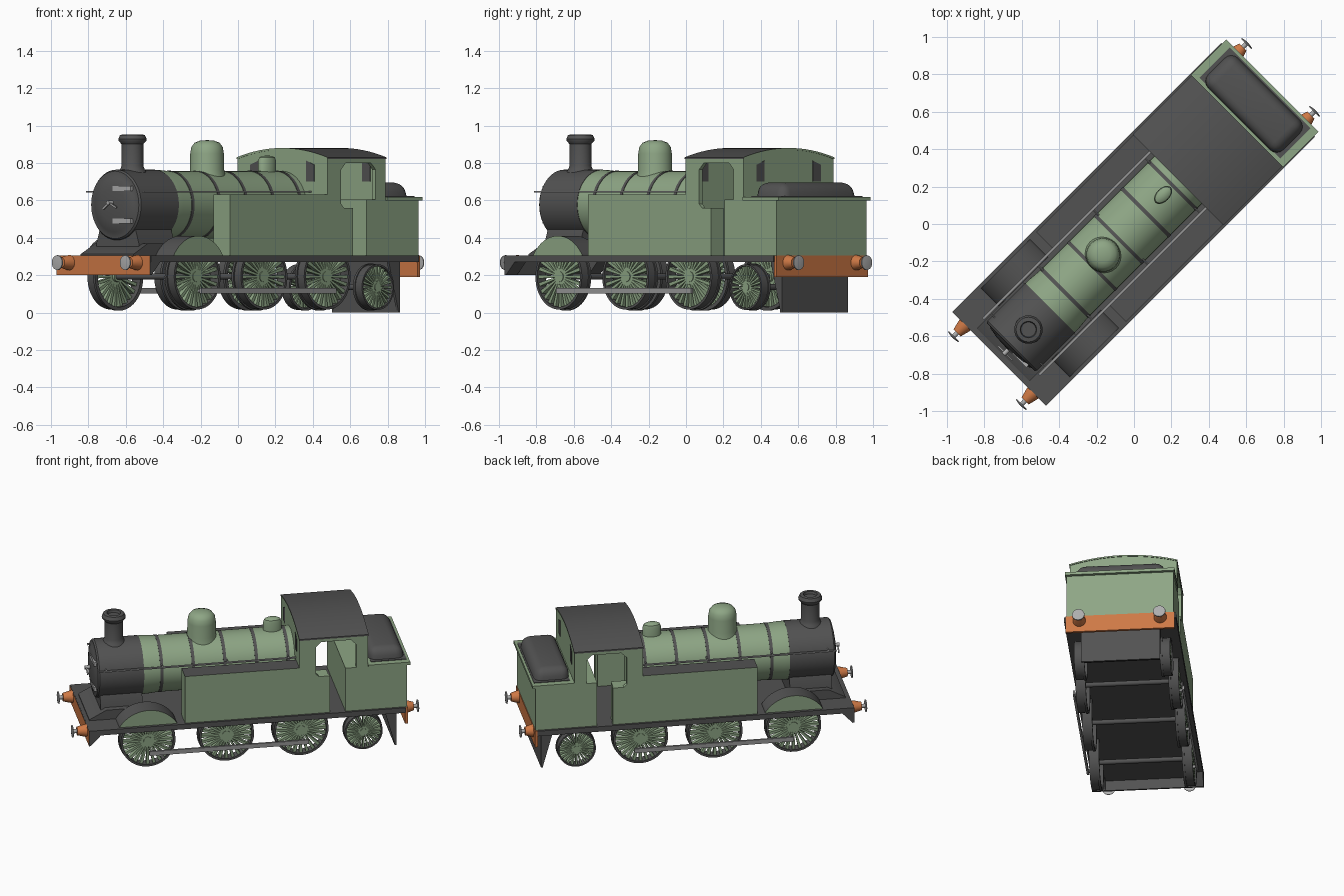
import bpy, bmesh, math
from mathutils import Matrix, Vector

if "Cube" in bpy.data.objects:
    bpy.data.objects.remove(bpy.data.objects["Cube"])

# Built along local x (front at -x), then turned 45 degrees about z
TURN = Matrix.Rotation(math.radians(45), 4, 'Z')


def colour(name, r, g, b):
    m = bpy.data.materials.new(name)
    m.diffuse_color = (r, g, b, 1)
    m.use_nodes = True
    m.node_tree.nodes["Principled BSDF"].inputs["Base Color"].default_value = m.diffuse_color
    return m


GREEN = colour("sage green", .27, .38, .235)
DARK = colour("charcoal", .085, .085, .085)
ORANGE = colour("buffer orange", .62, .19, .06)
STEEL = colour("pale steel", .42, .42, .42)
ROD = colour("rod grey", .32, .32, .32)


def finish(bm, name, mats, rule=None):
    bmesh.ops.recalc_face_normals(bm, faces=bm.faces)
    bm.normal_update()
    mats = mats if isinstance(mats, tuple) else (mats,)
    for f in bm.faces:
        f.smooth = True
        if rule and rule(f):
            f.material_index = 1
    bm.transform(TURN)
    me = bpy.data.meshes.new(name)
    bm.to_mesh(me)
    bm.free()
    me.set_sharp_from_angle(angle=math.radians(35))
    for m in mats:
        me.materials.append(m)
    ob = bpy.data.objects.new(name, me)
    bpy.context.collection.objects.link(ob)
    return ob


def add_box(bm, x, y, z, mat=Matrix.Identity(4)):
    size = Matrix.Diagonal((x[1] - x[0], y[1] - y[0], z[1] - z[0], 1))
    mid = Matrix.Translation((sum(x) / 2, sum(y) / 2, sum(z) / 2))
    return bmesh.ops.create_cube(bm, size=1, matrix=mat @ mid @ size)['verts']


def box(name, x, y, z, mats, rule=None):
    bm = bmesh.new()
    add_box(bm, x, y, z)
    return finish(bm, name, mats, rule)


def prism(name, pts, lo, hi, axis, mats, rule=None):
    """Extrude (a, z) points along x or y."""
    bm = bmesh.new()
    put = (lambda a, z, t: (a, t, z)) if axis == 'y' else (lambda a, z, t: (t, a, z))
    lower = [bm.verts.new(put(a, z, lo)) for a, z in pts]
    upper = [bm.verts.new(put(a, z, hi)) for a, z in pts]
    bm.faces.new(lower)
    bm.faces.new(upper[::-1])
    n = len(pts)
    for i in range(n):
        j = (i + 1) % n
        bm.faces.new((lower[i], upper[i], upper[j], lower[j]))
    return finish(bm, name, mats, rule)


def add_lathe(bm, profile, centre, axis, segs=40, squash=1):
    """Spin (radius, height) points round an axis through centre."""
    rot = {'x': Matrix.Rotation(math.pi / 2, 4, 'Y'), 'y': Matrix.Rotation(-math.pi / 2, 4, 'X'),
           'z': Matrix.Identity(4)}[axis]
    mat = Matrix.Translation(centre) @ rot
    rings = []
    for r, h in profile:
        k = segs if r > 0 else 1
        rings.append([bm.verts.new(mat @ Vector((r * math.cos(2 * math.pi * i / segs),
                      r * squash * math.sin(2 * math.pi * i / segs), h))) for i in range(k)])
    for a, b in zip(rings, rings[1:]):
        for i in range(segs):
            j = (i + 1) % segs
            vs = [a[i % len(a)], a[j % len(a)], b[j % len(b)], b[i % len(b)]]
            vs = list(dict.fromkeys(vs))
            if len(vs) > 2:
                bm.faces.new(vs)


def lathe(name, profile, centre, axis, mats, segs=40, squash=1):
    bm = bmesh.new()
    add_lathe(bm, profile, centre, axis, segs, squash)
    bmesh.ops.remove_doubles(bm, verts=bm.verts, dist=1e-5)
    return finish(bm, name, mats)


def rod(name, r, lo, hi, centre, axis, mats, segs=16):
    return lathe(name, [(0, lo), (r, lo), (r, hi), (0, hi)], centre, axis, mats, segs)


is_top = lambda f: f.normal.z > .5

# Running board, end beams and plates beneath
box("running_board", (-1.014, 1.015), (-.355, .355), (.27, .305), DARK)
box("front_beam", (-1.019, -1.008), (-.354, .354), (.2, .304), (ORANGE, DARK),
    lambda f: f.normal.x > -.5)
box("rear_beam", (1.012, 1.03), (-.346, .346), (.19, .304), ORANGE)
for s, side in ((-1, "right"), (1, "left")):
    prism(f"{side}_front_gusset", [(-1.008, .2), (-1.008, .272), (-.94, .272)],
          *sorted((s * .27, s * .354)), 'y', DARK)
    prism(f"{side}_guard_cheek", [(.975, 0), (.965, 0), (.89, .272), (.975, .272)],
          s * .235, s * .25, 'y', DARK)
box("rear_guard_plate", (.962, .975), (-.25, .25), (0, .272), DARK)

# Boiler barrel, smokebox and bands
AX = .576
lathe("boiler", [(0, -.64), (.186, -.64), (.186, -.6), (.18, -.53), (.18, .35), (0, .35)],
      (0, 0, AX), 'x', GREEN, 56)
lathe("smokebox", [(0, -.952), (.09, -.948), (.145, -.938), (.155, -.932), (.18, -.93), (.188, -.92),
                   (.188, -.635), (0, -.635)], (0, 0, AX), 'x', DARK, 56)
for i in range(5):
    u = -.52 + .203 * i
    lathe(f"boiler_band_{i + 1}", [(.17, u - .01), (.1825, u - .01), (.1825, u + .01), (.17, u + .01)],
          (0, 0, AX), 'x', DARK, 56)
prism("smokebox_saddle", [(-.16, .3), (-.16, .37), (-.13, .46), (.13, .46), (.16, .37), (.16, .3)],
      -.91, -.64, 'x', DARK)
prism("front_slope", [(-.99, .3), (-.99, .312), (-.88, .37), (-.64, .37), (-.64, .3)], -.2, .2, 'y', DARK)

# Smokebox door furniture
for z in (.49, .664):
    box("door_hinge", (-.95, -.93), (-.136, 0), (z - .013, z + .013), STEEL)
rod("door_bolt", .012, -.985, -.945, (0, 0, AX + .01), 'x', STEEL)
for a in (35, 155):
    bm = bmesh.new()
    add_box(bm, (-.978, -.97), (0, .06), (-.005, .005),
            Matrix.Translation((0, 0, AX + .01)) @ Matrix.Rotation(math.radians(-a), 4, 'X'))
    finish(bm, "door_handle", STEEL)

# Chimney, dome and valve cover
lathe("chimney", [(.085, .735), (.066, .765), (.058, .785), (.058, .9), (.074, .918), (.076, .928),
                  (.066, .95), (.044, .952), (.04, .935), (0, .935)], (-.798, 0, 0), 'z', DARK)
lathe("steam_dome", [(.1, .72), (.091, .765), (.09, .85), (.084, .885), (.067, .908), (.038, .919),
                     (0, .922)], (-.234, 0, 0), 'z', GREEN)
lathe("valve_cover", [(.058, .73), (.058, .81), (.051, .828), (.033, .837), (0, .84)],
      (.22, 0, 0), 'z', GREEN, 32, .62)

# Side tanks, splashers and handrails
arc = [(-.635 + .218 * math.cos(math.radians(a)), .192 + .218 * math.sin(math.radians(a)))
       for a in range(32, 149, 4)]
for s, side in ((-1, "right"), (1, "left")):
    y = sorted((s * .213, s * .34))
    box(f"{side}_side_tank", (-.4, .335), y, (.3, .63), (GREEN, DARK), is_top)
    box(f"{side}_cab_locker", (.34, .525), sorted((s * .24, s * .335)), (.3, .56), GREEN)
    prism(f"{side}_splasher", arc + [(-.822, .3), (-.45, .3)], s * .2, s * .335, 'y', (GREEN, DARK),
          lambda f: abs(f.normal.y) < .5)
    box(f"{side}_handrail", (-.93, .34), sorted((s * .205, s * .219)), (.641, .649), ROD)
    for u in (-.88, -.52, -.1, .29):
        rod(f"{side}_rail_knob", .004, *sorted((s * .16, s * .21)), (u, 0, .645), 'y', ROD, 8)

# Cab: side walls with doorway, end walls, roof
door = [(.335, .3), (.53, .3), (.53, .56), (.46, .56), (.44, .58), (.44, .765), (.475, .8), (.665, .8),
        (.7, .765), (.7, .58), (.68, .56), (.63, .56), (.63, .3), (.77, .3), (.77, .83), (.335, .83)]
for s, side in ((-1, "right"), (1, "left")):
    prism(f"{side}_cab_wall", door, s * .315, s * .34, 'y', GREEN)


def arch(z0, z1, half):
    return [(half * t / 8, z0 + (z1 - z0) * (1 - (t / 8) ** 2)) for t in range(-8, 9)]


for name, lo, hi in (("cab_front", .335, .353), ("cab_back", .757, .775)):
    prism(name, arch(.828, .874, .34) + [(.34, .3), (-.34, .3)], lo, hi, 'x', GREEN)
    for s in (-1, 1):
        # window panes set on both faces of the wall
        pane = [(s * .183, .7), (s * .243, .7), (s * .243, .79), (s * .183, .812)]
        prism(name + "_window", pane, lo - .002, hi + .002, 'x', DARK)
prism("cab_roof", arch(.83, .88, .343) + arch(.82, .87, .343)[::-1], .333, .779, 'x',
      (DARK, GREEN), lambda f: abs(f.normal.x) > .9)

# Bunker and coal
box("bunker", (.63, 1.026), (-.34, .34), (.3, .605), GREEN)
box("bunker_lip", (.777, 1.046), (-.348, .348), (.598, .618), GREEN)
box("coal_bed", (.8, 1.03), (-.305, .305), (.6, .622), DARK)
bm = bmesh.new()
for v in add_box(bm, (.795, 1.032), (-.295, .295), (.56, .695)):
    if v.co.z > .6:
        v.co.y *= .92
        v.co.x -= .025 if v.co.x > .9 else 0
bmesh.ops.bevel(bm, geom=bm.edges[:], offset=.05, segments=4, profile=.5, affect='EDGES')
finish(bm, "coal_heap", DARK)

# Buffers at both ends
for end, e, u0 in (("front", -1, 1.018), ("rear", 1, 1.028)):
    for s in (-1, 1):
        c = (0, s * .257, .267)
        lathe(end + "_buffer_housing", [(0, e * u0), (.041, e * u0), (.039, e * (u0 + .015)),
              (.027, e * 1.08), (0, e * 1.08)], c, 'x', ORANGE, 24)
        rod(end + "_buffer_shaft", .013, *sorted((e * 1.07, e * 1.108)), c, 'x', STEEL)
        lathe(end + "_buffer_head", [(0, e * 1.104), (.04, e * 1.106), (.039, e * 1.112), (0, e * 1.117)],
              c, 'x', STEEL, 24)


# Spoked wheels, axles and coupling rods
def wheel(name, u, r, y_out, s, spokes):
    c = (u, 0, r + .01)
    yi, yo = s * (y_out - .065), s * y_out
    yf = s * (y_out - .05)
    lathe(name + "_tyre", [(r * .89, yo), (r * .965, yo), (r * .96, yf), (r, yf), (r, yi),
                           (r * .89, yi), (r * .89, yo)], c, 'y', DARK, 48)
    bm = bmesh.new()
    h0, h1 = sorted((s * (y_out - .055), s * (y_out - .006)))
    add_lathe(bm, [(0, h0), (r * .15, h0), (r * .15, h1), (0, h1)], c, 'y', 20)
    ys = sorted((s * (y_out - .04), s * (y_out - .01)))
    for i in range(spokes):
        m = Matrix.Translation(c) @ Matrix.Rotation(2 * math.pi * i / spokes, 4, 'Y')
        for v in add_box(bm, (r * .12, r * .91), ys, (-1, 1)):
            v.co.z *= r * (.055 if v.co.x > r * .5 else .025)
            v.co = m @ v.co
    finish(bm, name + "_spokes", GREEN)


AXLES = [(-.635, .182, .328), (-.13, .182, .328), (.348, .182, .328), (.754, .126, .305)]
for i, (u, r, y) in enumerate(AXLES):
    rod(f"axle_{i + 1}", .016, -y + .03, y - .03, (u, 0, r + .01), 'y', DARK)
    for s, side in ((-1, "right"), (1, "left")):
        wheel(f"{side}_wheel_{i + 1}", u, r, y, s, 24)
for s, side in ((-1, "right"), (1, "left")):
    box(f"{side}_coupling_rod", (-.63, .392), sorted((s * .34, s * .354)), (.101, .13), ROD)
    for u in (-.61, -.13, .36):
        rod(f"{side}_crank_pin", .01, *sorted((s * .31, s * .35)), (u, 0, .116), 'y', ROD)
